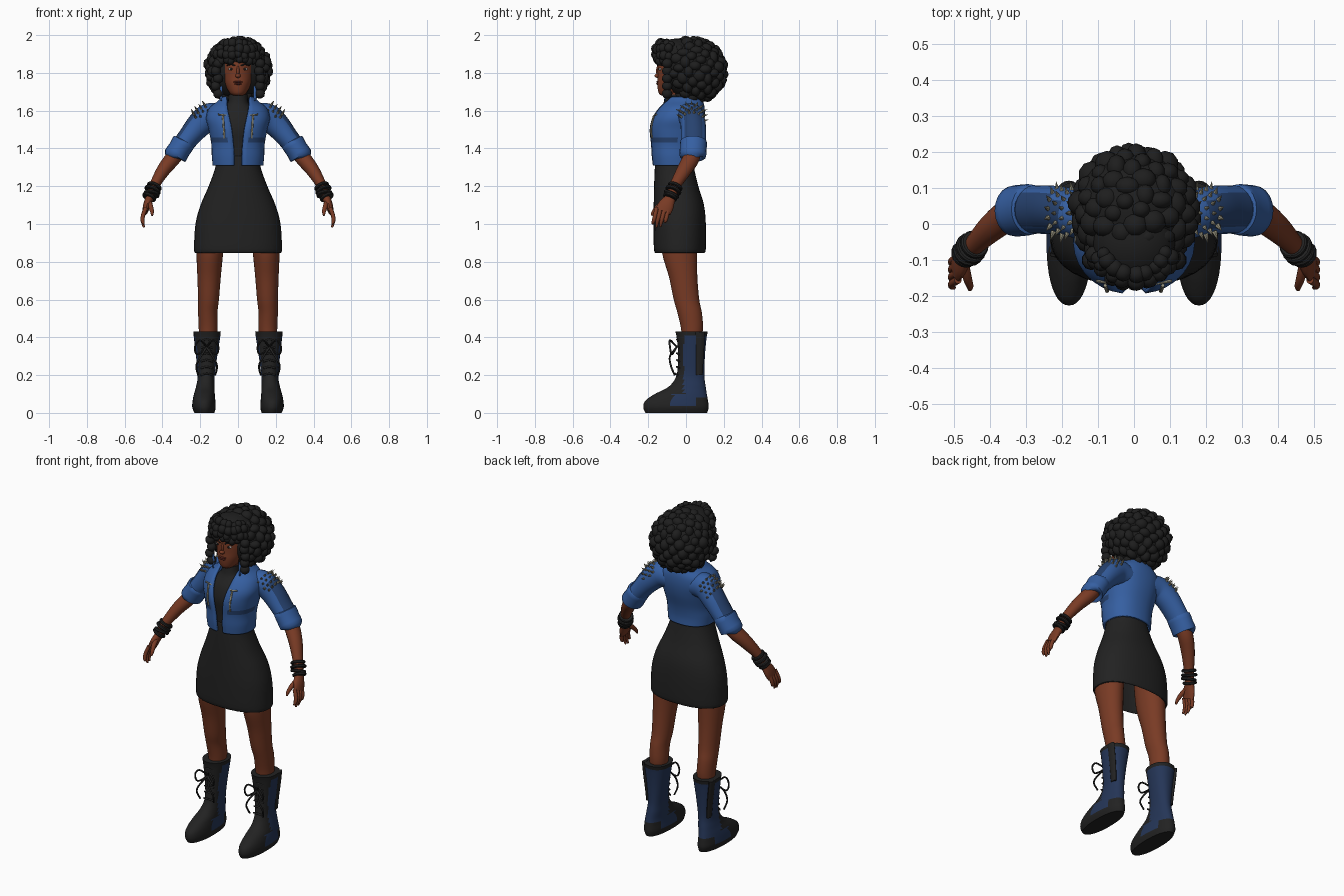
import bpy, bmesh, math, random
from mathutils import Vector, Matrix

if "Cube" in bpy.data.objects:
    bpy.data.objects.remove(bpy.data.objects["Cube"])

random.seed(4)


def material(name, r, g, b):
    m = bpy.data.materials.new(name)
    m.diffuse_color = (r, g, b, 1)
    m.use_nodes = True
    m.node_tree.nodes["Principled BSDF"].inputs["Base Color"].default_value = m.diffuse_color
    return m


BLACK = material("black_cloth", .016, .016, .016)
HAIR = material("hair_black", .013, .013, .013)
SKIN = material("brown_skin", .19, .043, .018)
DENIM = material("denim_blue", .036, .115, .36)
NAVY = material("dark_denim", .02, .055, .16)
BOOT = material("boot_blue", .018, .036, .095)
METAL = material("dull_metal", .30, .28, .20)
WHITE = material("eye_white", .5, .46, .42)
LIP = material("dark_lip", .11, .02, .014)


def spline(pts, n):
    """Catmull-Rom interpolation of tuples of any length."""
    out = []
    for i in range(len(pts) - 1):
        p0, p1, p2, p3 = pts[max(i - 1, 0)], pts[i], pts[i + 1], pts[min(i + 2, len(pts) - 1)]
        for k in range(n):
            t = k / n
            out.append(tuple(.5 * (2 * b + (c - a) * t + (2 * a - 5 * b + 4 * c - d) * t * t
                                   + (3 * b - a - 3 * c + d) * t ** 3)
                             for a, b, c, d in zip(p0, p1, p2, p3)))
    return out + [pts[-1]]


def finish(name, bm, mat, mirror=False, solid=0, angle=45):
    bmesh.ops.recalc_face_normals(bm, faces=bm.faces)
    me = bpy.data.meshes.new(name)
    bm.to_mesh(me)
    bm.free()
    ob = bpy.data.objects.new(name, me)
    bpy.context.collection.objects.link(ob)
    me.materials.append(mat)
    bpy.ops.object.select_all(action='DESELECT')
    bpy.context.view_layer.objects.active = ob
    ob.select_set(True)
    bpy.ops.object.shade_smooth_by_angle(angle=math.radians(angle))
    if solid:
        s = ob.modifiers.new("thickness", 'SOLIDIFY')
        s.thickness, s.offset = solid, 0
    if mirror:
        ob.modifiers.new("mirror", 'MIRROR')
    return ob


def skin_rings(bm, rings, closed=True, caps=True):
    vs = [[bm.verts.new(p) for p in r] for r in rings]
    m = len(vs[0])
    for a, b in zip(vs, vs[1:]):
        for j in range(m if closed else m - 1):
            k = (j + 1) % m
            bm.faces.new((a[j], a[k], b[k], b[j]))
    if caps:
        bm.faces.new(vs[0])
        bm.faces.new(vs[-1])


def loft(name, secs, mat, seg=32, n=4, e=2.0, gap=False, caps=True, **kw):
    """Level rings: (z, centre x, half width, front y, back y[, front gap])."""
    rings = []
    for s in spline(secs, n):
        z, cx, rx, yf, yb = s[:5]
        a0 = math.asin((s[5] / rx) ** (e / 2)) if gap else 0
        ring = []
        for j in range(seg + (1 if gap else 0)):
            a = a0 + (2 * math.pi - 2 * a0) * j / seg
            sx, sy = math.sin(a), -math.cos(a)
            x = cx + rx * math.copysign(abs(sx) ** (2 / e), sx)
            y = (yf + yb) / 2 + (yb - yf) / 2 * math.copysign(abs(sy) ** (2 / e), sy)
            ring.append((x, y, z))
        rings.append(ring)
    bm = bmesh.new()
    skin_rings(bm, rings, not gap, caps)
    return finish(name, bm, mat, **kw)


def add_tube(bm, pts, seg=16, n=4):
    """Rings square to a path: (x, y, z, radius across, radius along y)."""
    ps = spline(pts, n)
    rings = []
    for i, p in enumerate(ps):
        t = (Vector(ps[min(i + 1, len(ps) - 1)][:3]) - Vector(ps[max(i - 1, 0)][:3])).normalized()
        u = t.cross(Vector((0, 1, 0))).normalized()
        v = u.cross(t)
        rings.append([Vector(p[:3]) + u * p[3] * math.cos(2 * math.pi * j / seg)
                      + v * p[4] * math.sin(2 * math.pi * j / seg) for j in range(seg)])
    skin_rings(bm, rings)


def tubes(name, paths, mat, seg=16, n=4, **kw):
    bm = bmesh.new()
    for p in paths:
        add_tube(bm, p, seg, n)
    return finish(name, bm, mat, mirror=True, **kw)


def balls(name, items, mat, sub=2, **kw):
    """Ellipsoids: (centre, radii)."""
    bm = bmesh.new()
    for c, r in items:
        bmesh.ops.create_icosphere(bm, subdivisions=sub, radius=1,
                                   matrix=Matrix.Translation(c) @ Matrix.Diagonal((*r, 1)))
    return finish(name, bm, mat, **kw)


def paint(ob, mat, rule):
    ob.data.materials.append(mat)
    k = len(ob.data.materials) - 1
    for p in ob.data.polygons:
        if rule(p.center, p.normal):
            p.material_index = k


# Head, neck and face
loft("head", [(1.68, 0, .025, -.13, -.06), (1.695, 0, .045, -.145, -.03), (1.74, 0, .069, -.152, .02),
              (1.78, 0, .08, -.15, .04), (1.83, 0, .085, -.15, .06), (1.88, 0, .08, -.14, .06),
              (1.93, 0, .05, -.1, .04)], SKIN)
loft("neck", [(1.62, 0, .045, -.105, -.01), (1.72, 0, .043, -.1, -.01)], SKIN)
balls("nose", [((0, -.15, 1.785), (.015, .018, .012)), ((0, -.147, 1.81), (.008, .012, .03))], SKIN)
balls("lips", [((0, -.147, 1.752), (.025, .011, .006)), ((0, -.147, 1.742), (.02, .011, .006))], LIP)
balls("eyes", [((.036, -.135, 1.82), (.016, .009, .007))], WHITE, mirror=True)
balls("irises", [((.036, -.1425, 1.82), (.007, .004, .0065))], HAIR, mirror=True)
tubes("eyebrows", [[(.015, -.15, 1.838, .003, .003), (.036, -.145, 1.845, .004, .003),
                    (.06, -.125, 1.838, .002, .003)]], HAIR, 8)
tubes("earrings", [[(.088, -.11, 1.73, .005, .005), (.09, -.11, 1.69, .009, .006),
                    (.09, -.11, 1.65, .004, .004)]], DENIM, 8)

# Curly hair: big mass, forehead cap, clumps over the surface and fringe curls
mass_c, mass_r = Vector((0, .04, 1.815)), .163
cap_c, cap_r = Vector((0, -.05, 1.90)), (.115, .112, .082)
clumps = []
for i in range(130):
    h = 1 - 2 * (i + .5) / 130
    w, a = math.sqrt(1 - h * h), i * 2.39996
    p = mass_c + Vector((w * math.cos(a), w * math.sin(a), h)) * mass_r * .94
    if abs(p.x) < .1 and p.y < -.03 and p.z < 1.87:
        continue
    clumps.append((p, [random.uniform(.024, .038) for _ in range(3)]))
for z in (1.868, 1.895, 1.925, 1.952):
    for k in range(-4, 5):
        a = k * .31 + random.uniform(-.1, .1)
        f = math.sqrt(1 - ((z - cap_c.z) / cap_r[2]) ** 2)
        r = random.uniform(.019, .026)
        clumps.append((cap_c + Vector((cap_r[0] * f * math.sin(a), -cap_r[1] * f * math.cos(a) - .003,
                                       z - cap_c.z + random.uniform(-.008, .008))), (r, r, r * 1.1)))
for z in (1.69, 1.73, 1.77, 1.81, 1.85):
    for s in (-1, 1):
        clumps.append(((s * (.11 + random.uniform(-.006, .01)), -.10, z), (.027, .028, .027)))
balls("hair_curls", clumps, HAIR)
balls("hair_mass", [(mass_c, (.168, mass_r, .167)), (cap_c, cap_r)], HAIR, sub=3)

# Shirt, skirt and open jacket
loft("shirt", [(1.3, 0, .11, -.155, .035), (1.42, 0, .12, -.165, .045), (1.5, 0, .13, -.174, .06),
               (1.57, 0, .12, -.158, .07), (1.62, 0, .075, -.128, .04), (1.645, 0, .053, -.118, .0),
               (1.685, 0, .049, -.112, 0)], BLACK, e=2.3)
loft("skirt", [(.85, 0, .222, -.157, .093), (.87, 0, .228, -.165, .1), (1.0, 0, .22, -.167, .1),
               (1.1, 0, .193, -.166, .09), (1.2, 0, .15, -.164, .06), (1.3, 0, .115, -.16, .037),
               (1.36, 0, .112, -.155, .03)], BLACK, e=2.3, caps=False, solid=.01)
jacket = loft("jacket", [(1.31, 0, .128, -.17, .05, .02), (1.36, 0, .133, -.176, .05, .02),
                         (1.42, 0, .135, -.18, .06, .024), (1.5, 0, .15, -.188, .083, .033),
                         (1.56, 0, .163, -.175, .093, .045), (1.61, 0, .148, -.145, .093, .055),
                         (1.645, 0, .105, -.115, .085, .058), (1.67, 0, .08, -.095, .07, .06)],
              DENIM, e=2.3, n=6, gap=True, caps=False, solid=.012)
paint(jacket, NAVY, lambda c, n: c.y < -.04 and 1.435 < c.z < 1.46 and abs(c.x) > .05)
tubes("jacket_zips", [[(.072, -.178, 1.455, .005, .005), (.075, -.186, 1.5, .005, .005),
                       (.08, -.170, 1.575, .005, .005)],
                      [(.06, -.165, 1.575, .004, .004), (.105, -.158, 1.58, .004, .004)]], METAL, 8)

# Sleeves with outer panel, turned-up cuffs and shoulder studs
sleeve = tubes("sleeves", [[(.09, .01, 1.565, .07, .08), (.155, .028, 1.565, .074, .068),
                            (.21, .038, 1.52, .067, .067), (.26, .04, 1.46, .058, .067),
                            (.30, .04, 1.41, .055, .065)]], DENIM, 24)
paint(sleeve, NAVY, lambda c, n: c.x > .2 and n.x + n.z > 1.1)
tubes("cuffs", [[(.282, .04, 1.445, .045, .055), (.286, .04, 1.436, .062, .07), (.31, .038, 1.396, .06, .071),
                 (.333, .036, 1.36, .062, .07), (.336, .036, 1.352, .045, .05)]], DENIM, 20, 2)
bm = bmesh.new()
for i in range(4):
    for k in range(-3, 4):
        f = k * .38 + (i % 2) * .19
        d = Vector((.5 * math.cos(f), math.sin(f), .86 * math.cos(f)))
        p = Vector((.145 + .02 * i, .03, 1.575 - .014 * i)) + d * .078
        bmesh.ops.create_cone(bm, segments=6, radius1=.008, radius2=0, depth=.028, cap_ends=True,
                              matrix=Matrix.Translation(p) @ d.to_track_quat('Z', 'Y').to_matrix().to_4x4())
finish("shoulder_studs", bm, METAL, mirror=True, angle=20)

# Arms, hands and bracelets
tubes("arms", [[(.29, .04, 1.43, .042, .042), (.34, .03, 1.355, .042, .045), (.395, -.01, 1.285, .036, .04),
                (.445, -.06, 1.20, .026, .029), (.465, -.08, 1.145, .023, .028),
                (.482, -.105, 1.10, .02, .042), (.492, -.122, 1.065, .015, .042)]], SKIN)
fingers = []
for i in range(4):
    y, tip = -.092 - .021 * i, (1.015, .985, .982, 1.0)[i]
    fingers.append([(.488, y, 1.085, .011, .011), (.503, y - .009, 1.045, .011, .011),
                    (.505, y - .017, 1.015, .010, .010), (.498, y - .022, tip, .005, .005)])
fingers.append([(.472, -.10, 1.125, .013, .013), (.463, -.145, 1.095, .013, .013),
                (.455, -.172, 1.065, .010, .010), (.455, -.182, 1.045, .005, .005)])
tubes("fingers", fingers, SKIN, 10, 3)
bands = []
for k, r in ((-.032, .041), (-.008, .045), (.016, .043), (.036, .039)):
    d = Vector((.35 + 3 * random.uniform(-.06, .06), -.4, -.85)).normalized()
    c = Vector((.455, -.07, 1.172)) + d * k
    bands.append([(*(c + d * h), q, q) for h, q in
                  ((-.009, .02), (-.008, r - .004), (-.004, r), (.004, r), (.008, r - .004), (.009, .02))])
tubes("bracelets", bands, BLACK, 16, 1, angle=30)

# Legs
loft("legs", [(.38, .16, .045, -.02, .08), (.45, .158, .05, -.027, .09), (.53, .16, .051, -.045, .084),
              (.6, .156, .055, -.065, .07), (.72, .153, .062, -.09, .06), (.85, .149, .071, -.127, .058),
              (.98, .14, .078, -.13, .06)], SKIN, mirror=True)

# Boots: black sole, toe, heel, tongue and top trim on blue sides
boots = loft("boots", [(0, .178, .053, -.215, .112), (.03, .18, .062, -.226, .12), (.065, .18, .06, -.215, .116),
                       (.1, .178, .055, -.165, .11), (.14, .173, .049, -.09, .104), (.2, .168, .045, -.05, .097),
                       (.3, .166, .056, -.042, .1), (.39, .164, .068, -.048, .108), (.43, .163, .072, -.056, .115)],
             BOOT, seg=40, n=6, e=2.2, mirror=True)
paint(boots, BLACK, lambda c, n: c.z < .035 or c.z > .405 or (c.y < -.07 and c.z < .16)
      or (c.y > .06 and c.z < .085) or (c.z > .1 and c.y < -.012))
tubes("boot_straps", [[(.225, .07, .43, .012, .028), (.216, .07, .35, .012, .027), (.207, .068, .27, .012, .024),
                       (.202, .068, .2, .011, .02)]], BLACK, 8)

# Laces: rungs over the tongue and a bow with hanging ends
laces = []
for k in range(6):
    z = .2 + k * .036
    y = -.054 if k < 1 else -.046
    laces.append([(.135, y + .01, z, .005, .005), (.166, y - .002, z + .008, .005, .005),
                  (.197, y + .01, z, .005, .005)])
for s in (-1, 1):
    for loop in ([(0, -.05, .35), (.035, -.085, .385), (.062, -.085, .35), (.05, -.075, .31), (0, -.052, .345)],
                 [(0, -.052, .345), (.03, -.085, .30), (.055, -.08, .25), (.045, -.06, .2)]):
        laces.append([(.166 + s * x, y, z, .005, .005) for x, y, z in loop])
tubes("boot_laces", laces, BLACK, 8)
